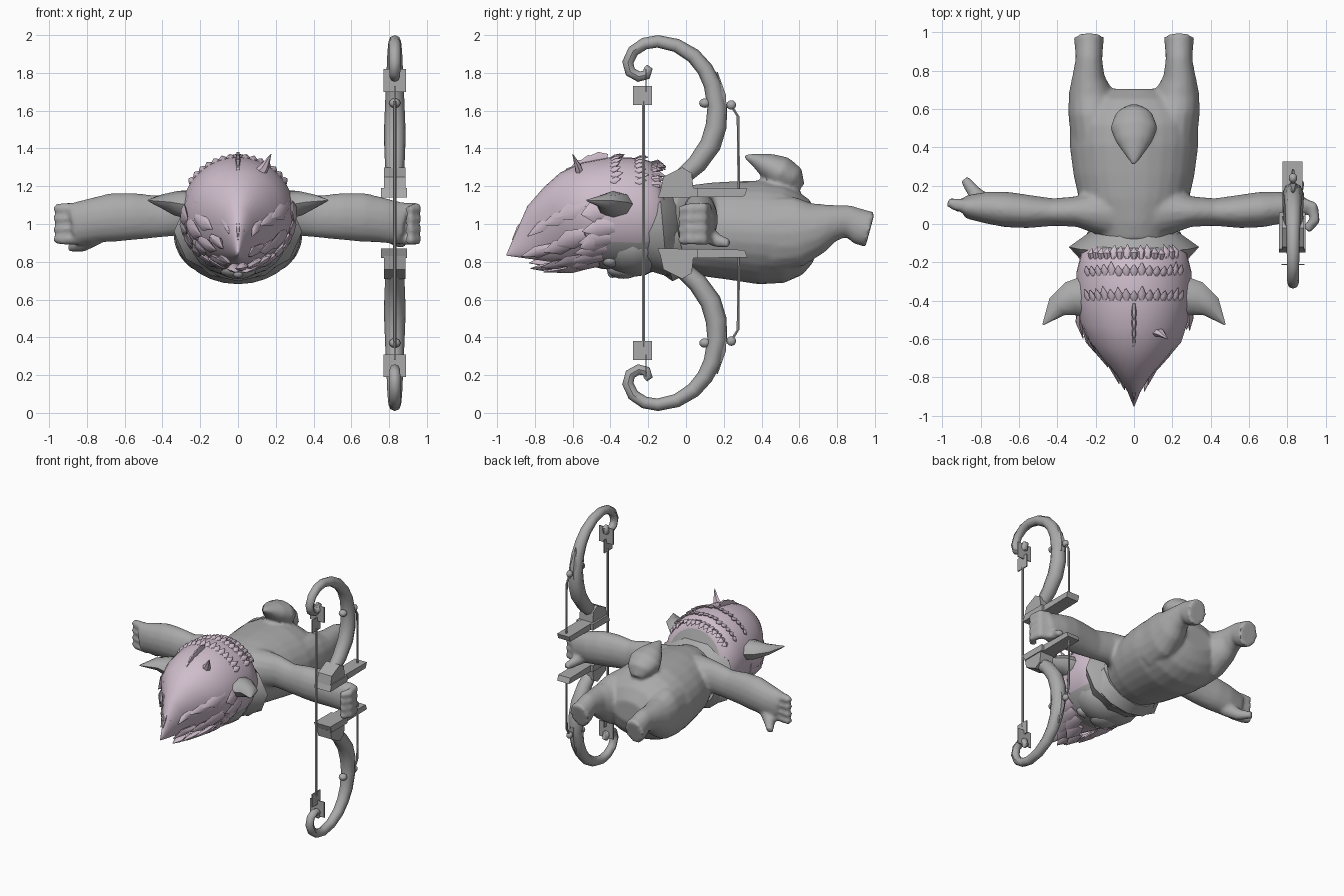
import bpy, bmesh, math, random
from mathutils import Vector

random.seed(4)
if "Cube" in bpy.data.objects:
    bpy.data.objects.remove(bpy.data.objects["Cube"])


def material(name, color):
    m = bpy.data.materials.new(name)
    m.use_nodes = True
    m.diffuse_color = color
    m.node_tree.nodes["Principled BSDF"].inputs["Base Color"].default_value = color
    return m


GREY = material("plain grey", (0.4, 0.4, 0.4, 1))
PINK = material("pale pink", (0.62, 0.51, 0.6, 1))
made = []


def finish(name, bm, *mats):
    bmesh.ops.recalc_face_normals(bm, faces=bm.faces)
    mesh = bpy.data.meshes.new(name)
    bm.to_mesh(mesh)
    bm.free()
    ob = bpy.data.objects.new(name, mesh)
    bpy.context.collection.objects.link(ob)
    for m in mats:
        mesh.materials.append(m)
    made.append(ob)
    return ob


def loft(bm, sections, side=(1, 0, 0), n=16):
    """Skin elliptical rings; each section is (centre, side radius, other radius)."""
    pts = [Vector(s[0]) for s in sections]
    rings = []
    for i, (c, ra, rb) in enumerate(sections):
        t = (pts[min(i + 1, len(pts) - 1)] - pts[max(i - 1, 0)]).normalized()
        u = Vector(side)
        u = (u - t * u.dot(t)).normalized()
        v = t.cross(u)
        rings.append([bm.verts.new(pts[i] + u * ra * math.cos(a) + v * rb * math.sin(a))
                      for a in (2 * math.pi * k / n for k in range(n))])
    for r, s in zip(rings, rings[1:]):
        for k in range(n):
            bm.faces.new((r[k], r[(k + 1) % n], s[(k + 1) % n], s[k]))
    bm.faces.new(rings[0])
    bm.faces.new(rings[-1])


def ball(bm, centre, radii):
    new = bmesh.ops.create_uvsphere(bm, u_segments=16, v_segments=10, radius=1)["verts"]
    for v in new:
        v.co = Vector(c + p * r for c, p, r in zip(centre, v.co, radii))


def prism(bm, outline, x0, x1):
    """Extrude a y-z outline along x."""
    face = bm.faces.new([bm.verts.new((x0, y, z)) for y, z in outline])
    ext = bmesh.ops.extrude_face_region(bm, geom=[face])
    for e in ext["geom"]:
        if isinstance(e, bmesh.types.BMVert):
            e.co.x = x1


# Body: torso, legs, arms, hands and tail blended into one skin
bm = bmesh.new()
loft(bm, [((0, -.12, 1), .18, .18), ((0, -.02, .98), .22, .225), ((0, .12, .97), .285, .25),
          ((0, .25, .965), .315, .262), ((0, .4, .955), .335, .275), ((0, .52, .95), .335, .262),
          ((0, .6, .955), .31, .225), ((0, .66, .96), .24, .17), ((0, .705, .96), .13, .08)], n=28)
for s in (-1, 1):
    loft(bm, [((s * .2, .45, .95), .13, .2), ((s * .22, .6, .96), .125, .185),
              ((s * .23, .7, .98), .11, .135), ((s * .238, .77, 1.005), .085, .1),
              ((s * .235, .86, 1.015), .07, .085), ((s * .235, .92, .985), .074, .095),
              ((s * .235, .975, .97), .08, .097)])
    loft(bm, [((s * .12, .06, 1.05), .14, .14), ((s * .3, .065, 1.06), .08, .12),
              ((s * .42, .062, 1.04), .072, .112), ((s * .55, .065, 1.04), .087, .125),
              ((s * .66, .075, 1.035), .093, .13), ((s * .76, .085, 1.02), .085, .12),
              ((s * .88, .09, 1), .06, .11)], side=(0, 1, 0))
for k in range(4):
    z = .92 + k * .054
    # open right hand
    loft(bm, [((-.83, .09, z), .035, .034), ((-.93, .1, z), .035, .031),
              ((-.972, .115, z), .024, .024)], side=(0, 1, 0), n=8)
    # curled left hand
    loft(bm, [((.87, .11, z), .034, .034), ((.935, .09, z), .034, .031),
              ((.945, .02, z), .031, .03), ((.9, -.03, z - .01), .026, .026)],
         side=(0, 0, 1), n=8)
loft(bm, [((-.76, .1, .94), .06, .05), ((-.83, .16, .89), .042, .04),
          ((-.885, .235, .875), .026, .026)], side=(0, 0, 1), n=8)
loft(bm, [((.8, .1, .95), .05, .05), ((.85, .17, .91), .037, .034),
          ((.87, .23, .895), .026, .026)], side=(0, 0, 1), n=8)
loft(bm, [((0, .605, 1.19), .05, .03), ((0, .565, 1.235), .1, .075),
          ((0, .5, 1.275), .125, .088), ((0, .43, 1.31), .095, .068),
          ((0, .365, 1.34), .05, .035), ((0, .31, 1.36), .012, .012)])
body = finish("body", bm, GREY)
bpy.context.view_layer.objects.active = body
remesh = body.modifiers.new("blend", "REMESH")
remesh.mode = "VOXEL"
remesh.voxel_size = .013
smooth = body.modifiers.new("soften", "SMOOTH")
smooth.iterations = 6
body.select_set(True)
for m in ("blend", "soften"):
    bpy.ops.object.modifier_apply(modifier=m)

# Head with hair cap; the underside toward the neck is skin
HEAD = [(-.1, 1.06, .22, .22), (-.15, 1.05, .275, .275), (-.25, 1.05, .3, .3),
        (-.4, 1.055, .3, .298), (-.5, 1.045, .285, .285), (-.58, 1.025, .25, .262),
        (-.66, .99, .185, .225), (-.76, .945, .095, .17), (-.85, .89, .04, .09),
        (-.95, .835, .003, .003)]
bm = bmesh.new()
loft(bm, [((0, y, z), a, b) for y, z, a, b in HEAD], n=36)
head = finish("head", bm, GREY, PINK)
for p in head.data.polygons:
    c = p.center
    p.material_index = 0 if c.y > -.12 or (c.y > -.5 and c.z < .9) else 1

# Face: muzzle, brow, nose and cheeks on the underside
bm = bmesh.new()
ball(bm, (0, -.28, .9), (.25, .2, .18))
ball(bm, (0, -.33, .76), (.1, .09, .05))
ball(bm, (0, -.39, .74), (.03, .025, .025))
for s in (-1, 1):
    ball(bm, (s * .12, -.4, .81), (.06, .045, .04))
finish("face", bm, GREY)

# Collar wrapped around the neck, with a folded second layer
bm = bmesh.new()
loft(bm, [((0, -.24, .95), .23, .2), ((0, -.12, .96), .34, .25),
          ((0, -.02, .97), .2, .2)], n=10)
loft(bm, [((0, -.2, .91), .24, .16), ((0, -.13, .93), .29, .24),
          ((0, -.04, .95), .24, .22)], n=12)
finish("collar", bm, GREY)

# Ears
for s, side in ((1, "left"), (-1, "right")):
    bm = bmesh.new()
    loft(bm, [((s * .25, -.38, 1.1), .11, .075), ((s * .33, -.39, 1.11), .09, .065),
              ((s * .4, -.43, 1.12), .06, .038), ((s * .475, -.525, 1.125), .004, .004)],
         side=(0, 1, 0), n=8)
    finish(side + "_ear", bm, GREY)


def head_point(y, angle, scale=1):
    """Point on the head surface at a depth and an angle around it."""
    y = max(y, HEAD[-1][0])
    for p, q in zip(HEAD, HEAD[1:]):
        if q[0] <= y <= p[0]:
            f = (p[0] - y) / (p[0] - q[0])
            z, a, b = (p[i] + (q[i] - p[i]) * f for i in (1, 2, 3))
            return Vector((a * scale * math.cos(angle), y, z + b * scale * math.sin(angle)))


def lock(bm, y, angle, reach, width, thick=.018, lift=.03):
    """A flat tuft that hugs the head and peels off at its tip."""
    out = Vector((math.cos(angle), 0, math.sin(angle)))
    side = (-math.sin(angle), 0, math.cos(angle))
    loft(bm, [(head_point(y, angle, .96), width * .7, thick),
              (head_point(y - reach * .5, angle) + out * lift * .3, width, thick),
              (head_point(y - reach, angle) + out * lift, .002, .002)], side=side, n=6)


# Broad locks swept forward over the head
bm = bmesh.new()
for y, count, width in ((-.43, 11, .06), (-.53, 12, .055), (-.61, 11, .045), (-.7, 8, .035)):
    for k in range(count):
        a = 2 * math.pi * (k + random.random() * .5) / count
        if y > -.5 and math.sin(a) > .3 or y > -.5 and math.sin(a) < -.6:
            continue
        lock(bm, y, a, random.uniform(.12, .18), width)
# Fringe hanging on each side of the face
for s in (-1, 1):
    for k in range(5):
        a = math.pi / 2 + s * (math.pi / 2 + .25 + k * .22)
        lock(bm, -.38 - k * .02, a, .17, .055, lift=.02)
finish("hair_locks", bm, PINK)

# Feathered tiers over the back of the head
bm = bmesh.new()
for y in (-.15, -.24, -.37):
    for k in range(15):
        lock(bm, y - .03, math.pi * (.2 + .6 * k / 14), -random.uniform(.05, .075), .022, .012, .02)
finish("hair_tiers", bm, PINK)

# Centre crest and one stray tuft
bm = bmesh.new()
for k in range(9):
    lock(bm, -.42 - k * .05, math.pi / 2, .1, .014, .04, .035)
loft(bm, [((.1, -.56, 1.25), .04, .025), ((.14, -.57, 1.3), .025, .02),
          ((.175, -.6, 1.37), .002, .002)], n=6)
finish("hair_crest", bm, PINK)

# Bow: each part is built for the upper half and reflected for the lower half
BX, MID = .83, 1.005
LIMB = [(-.03, 1.24, .045), (.06, 1.32, .052), (.13, 1.42, .056), (.16, 1.52, .056),
        (.165, 1.62, .052), (.14, 1.74, .047), (.1, 1.82, .043), (.04, 1.89, .04),
        (-.05, 1.945, .036), (-.15, 1.967, .033), (-.22, 1.955, .032), (-.28, 1.915, .031),
        (-.308, 1.855, .03), (-.295, 1.805, .029), (-.25, 1.78, .028),
        (-.21, 1.79, .027), (-.2, 1.82, .024), (-.215, 1.835, .012)]
PLATE = [(-.15, 1.14), (.06, 1.142), (.06, 1.19), (-.13, 1.19)]
TAIL = [(.05, 1.142), (.31, 1.147), (.325, 1.187), (.05, 1.19)]
WEDGE = [(-.135, 1.18), (.04, 1.18), (.03, 1.27), (-.02, 1.3), (-.12, 1.25)]

for half in ("upper", "lower"):
    parts = {k: bmesh.new() for k in ("limb", "limb_fin", "grip_plate", "string_tabs", "cable", "knobs")}
    loft(parts["limb"], [((BX, y, z), r, r) for y, z, r in LIMB], n=8)
    loft(parts["limb_fin"], [((BX, .19, 1.58), .03, .03), ((BX, .19, 1.68), .03, .025),
                             ((BX, .165, 1.805), .003, .003)], n=6)
    prism(parts["grip_plate"], PLATE, .757, .895)
    prism(parts["grip_plate"], TAIL, .775, .878)
    prism(parts["grip_plate"], WEDGE, .772, .888)
    prism(parts["string_tabs"], [(-.28, 1.63), (-.18, 1.63), (-.18, 1.73), (-.28, 1.73)], .826, .834)
    prism(parts["string_tabs"], [(-.215, 1.7), (-.208, 1.7), (-.208, 1.82), (-.215, 1.82)], .77, .89)
    loft(parts["cable"], [((BX, y, z), .008, .008) for y, z in
                          ((.2, 1.63), (.25, 1.61), (.275, 1.57), (.28, 1.17))], n=6)
    ball(parts["knobs"], (BX, .24, 1.63), (.022, .025, .025))
    ball(parts["knobs"], (BX, .1, 1.64), (.03, .03, .025))
    for part, bm in parts.items():
        if half == "lower":
            for v in bm.verts:
                v.co.z = 2 * MID - v.co.z
        finish(half + "_" + part, bm, GREY)

bm = bmesh.new()
loft(bm, [((BX, -.225, .35), .009, .009), ((BX, -.225, 1.65), .009, .009)], n=6)
finish("bow_string", bm, GREY)

# Smooth shading with sharp edges kept
for ob in made:
    ob.select_set(True)
bpy.context.view_layer.objects.active = body
bpy.ops.object.shade_smooth_by_angle(angle=math.radians(46))
